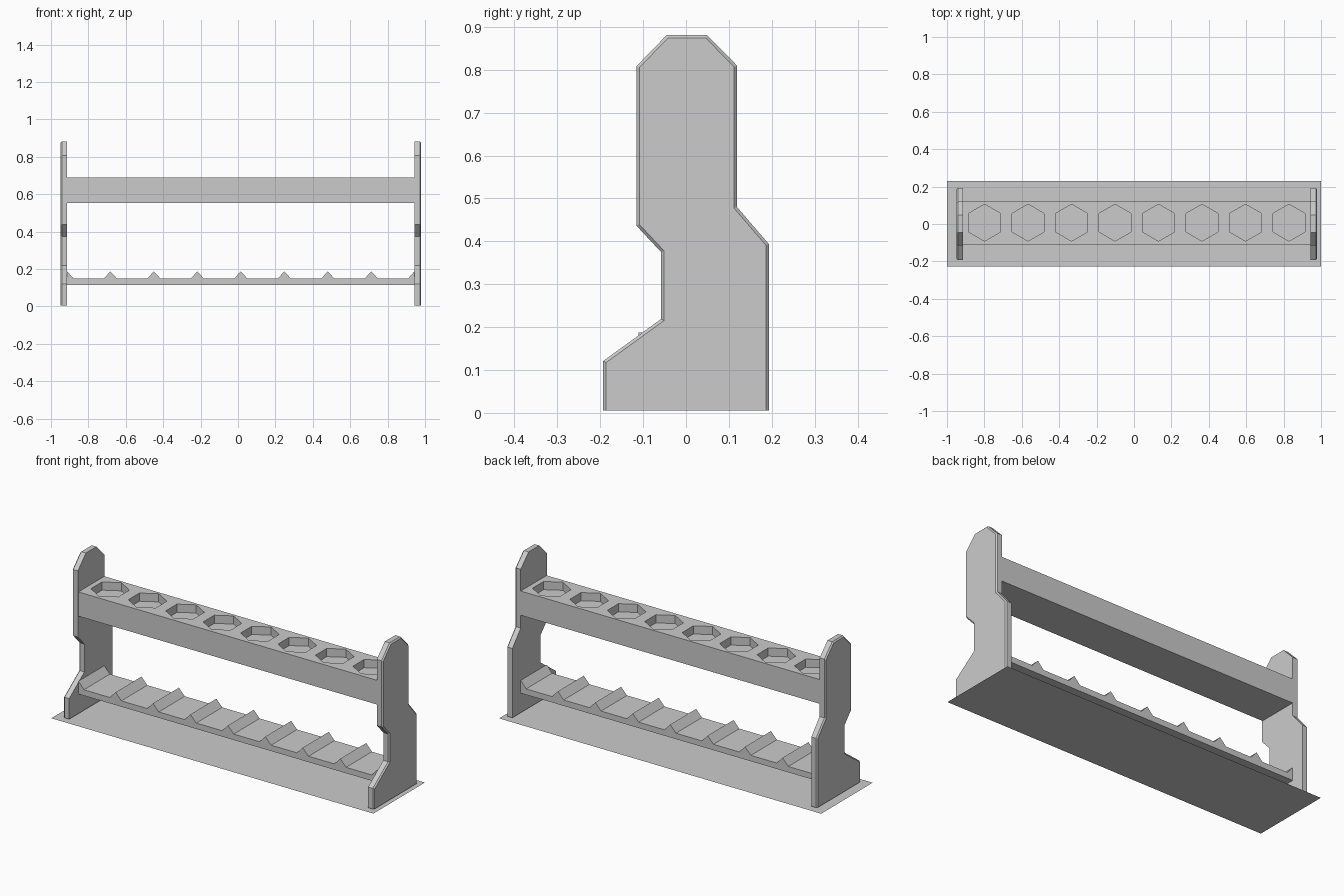
import bpy, bmesh, math
from mathutils import Matrix, Vector

if "Cube" in bpy.data.objects:
    bpy.data.objects.remove(bpy.data.objects["Cube"])

MID = 0.015                 # rack centre along x
X0, X1 = -0.913, 0.943      # inner faces of the end panels
Y0, Y1 = -0.111, 0.119      # depth of rail and shelf
STEP = 0.2325               # slot spacing


def add_object(name, bm):
    bmesh.ops.recalc_face_normals(bm, faces=bm.faces[:])
    mesh = bpy.data.meshes.new(name)
    bm.to_mesh(mesh)
    bm.free()
    obj = bpy.data.objects.new(name, mesh)
    bpy.context.collection.objects.link(obj)
    return obj


def extrude(bm, points, vector):
    """Prism from a closed outline; returns the end face."""
    face = bm.faces.new([bm.verts.new(p) for p in points])
    ret = bmesh.ops.extrude_face_region(bm, geom=[face], use_keep_orig=True)
    moved = [g for g in ret["geom"] if isinstance(g, bmesh.types.BMVert)]
    bmesh.ops.translate(bm, verts=moved, vec=Vector(vector))
    return next(g for g in ret["geom"] if isinstance(g, bmesh.types.BMFace))


def box(name, z0, z1):
    bm = bmesh.new()
    extrude(bm, [(X0, Y0, z0), (X1, Y0, z0), (X1, Y1, z0), (X0, Y1, z0)],
            (0, 0, z1 - z0))
    return add_object(name, bm)


# Flat base sheet
bm = bmesh.new()
bm.faces.new([bm.verts.new(p) for p in
              [(-1, -0.227, 0), (1, -0.227, 0), (1, 0.229, 0), (-1, 0.229, 0)]])
base = add_object("base_sheet", bm)
for f in base.data.polygons:
    if f.normal.z < 0:
        base.data.flip_normals()

# End panels, chamfered on the outer face only (not along the bottom)
PROFILE = [(-0.193, 0.005), (-0.193, 0.121), (-0.058, 0.219), (-0.058, 0.375),
           (-0.116, 0.437), (-0.116, 0.808), (-0.045, 0.881), (0.049, 0.881),
           (0.119, 0.81), (0.119, 0.48), (0.193, 0.394), (0.193, 0.005)]
for name, inner, sign in (("left_panel", X0, -1), ("right_panel", X1, 1)):
    bm = bmesh.new()
    outer = extrude(bm, [(inner, y, z) for y, z in PROFILE], (sign * 0.036, 0, 0))
    edges = [e for e in outer.edges if max(v.co.z for v in e.verts) > 0.01]
    bmesh.ops.bevel(bm, geom=edges, offset=0.007, segments=1, affect='EDGES')
    add_object(name, bm)

# Upper rail with eight blind hexagonal sockets
rail = box("socket_rail", 0.552, 0.688)
bm = bmesh.new()
for i in range(8):
    cx = MID + (i - 3.5) * STEP
    hexagon = [(cx + 0.0985 * math.sin(k * math.pi / 3),
                0.007 + 0.0985 * math.cos(k * math.pi / 3), 0.642) for k in range(6)]
    extrude(bm, hexagon, (0, 0, 0.1))
cutter = add_object("socket_cutter", bm)
cutter.hide_render = True
mod = rail.modifiers.new("sockets", 'BOOLEAN')
mod.operation = 'DIFFERENCE'
mod.solver = 'EXACT'
mod.object = cutter
bpy.context.view_layer.objects.active = rail
bpy.ops.object.modifier_apply(modifier=mod.name)
bpy.data.objects.remove(cutter)

# Lower shelf
box("lower_shelf", 0.115, 0.148)

# Triangular dividers; the end ones are halves against the panels
bm = bmesh.new()
for i in range(9):
    cx = MID + (i - 4) * STEP
    left, right = max(cx - 0.036, X0), min(cx + 0.036, X1)
    peak = min(max(cx, X0), X1)
    outline = [(left, 0.148), (right, 0.148), (peak, 0.187)]
    extrude(bm, [(x, Y0, z) for x, z in outline], (0, Y1 - Y0, 0))
add_object("shelf_dividers", bm)
